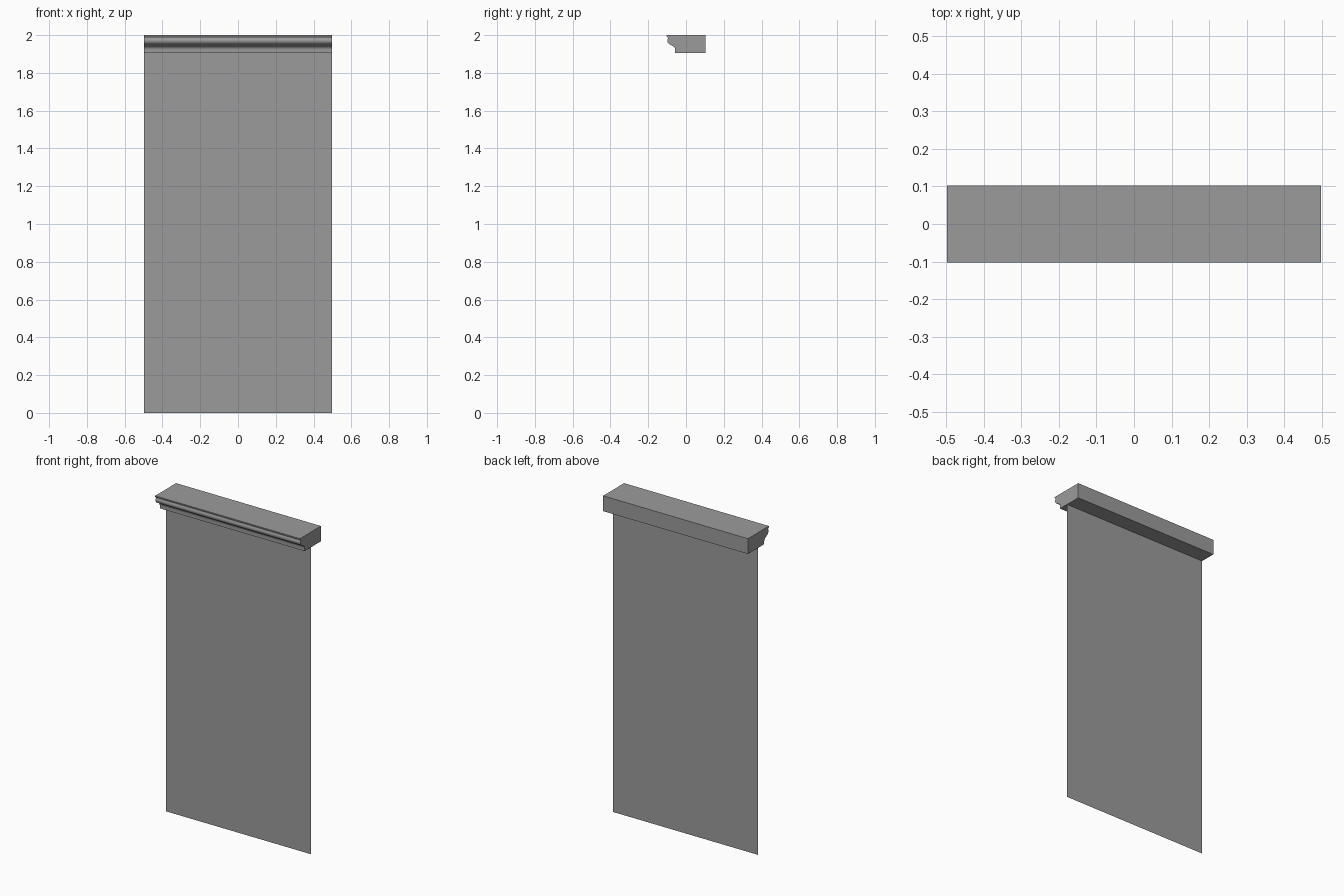
import bpy, bmesh
from math import sin, cos, radians

if "Cube" in bpy.data.objects:
    bpy.data.objects.remove(bpy.data.objects["Cube"])

HALF_W = 0.4975   # half width of both parts
TOP, BOTTOM = 2.0, 1.905

grey = bpy.data.materials.new("dark_grey")
grey.diffuse_color = (0.33, 0.33, 0.33, 1)
grey.use_nodes = True
grey.node_tree.nodes["Principled BSDF"].inputs["Base Color"].default_value = grey.diffuse_color


def add_object(name, bm):
    mesh = bpy.data.meshes.new(name)
    bm.to_mesh(mesh)
    bm.free()
    mesh.materials.append(grey)
    obj = bpy.data.objects.new(name, mesh)
    bpy.context.collection.objects.link(obj)
    return obj


def arc(cy, cz, r, start, end, steps=8):
    angles = [radians(start + (end - start) * i / steps) for i in range(steps + 1)]
    return [(cy + r * cos(a), cz + r * sin(a)) for a in angles]


# Cornice: moulded profile (y, z) extruded along x
profile = [(0.103, BOTTOM), (0.103, TOP), (-0.103, TOP),
           (-0.103, 1.995), (-0.100, 1.991), (-0.096, 1.988)]   # top lip
profile += arc(-0.078, 1.971, 0.021, 145, 235)                  # convex roll
profile += arc(-0.077, 1.923, 0.020, 55, 0)                     # concave cove
profile += [(-0.057, BOTTOM)]

bm = bmesh.new()
end = bm.faces.new([bm.verts.new((-HALF_W, y, z)) for y, z in profile])
out = bmesh.ops.extrude_face_region(bm, geom=[end], use_keep_orig=True)
bmesh.ops.translate(bm, vec=(2 * HALF_W, 0, 0),
                    verts=[v for v in out["geom"] if isinstance(v, bmesh.types.BMVert)])
bmesh.ops.recalc_face_normals(bm, faces=bm.faces)
cornice = add_object("cornice", bm)
bpy.context.view_layer.objects.active = cornice
cornice.select_set(True)
bpy.ops.object.shade_smooth_by_angle(angle=radians(60))

# Hanging panel: a single thin sheet below the cornice
bm = bmesh.new()
bm.faces.new([bm.verts.new((x, 0.005, z)) for x, z in
              [(-HALF_W, 0), (HALF_W, 0), (HALF_W, BOTTOM), (-HALF_W, BOTTOM)]])
add_object("hanging_panel", bm)
